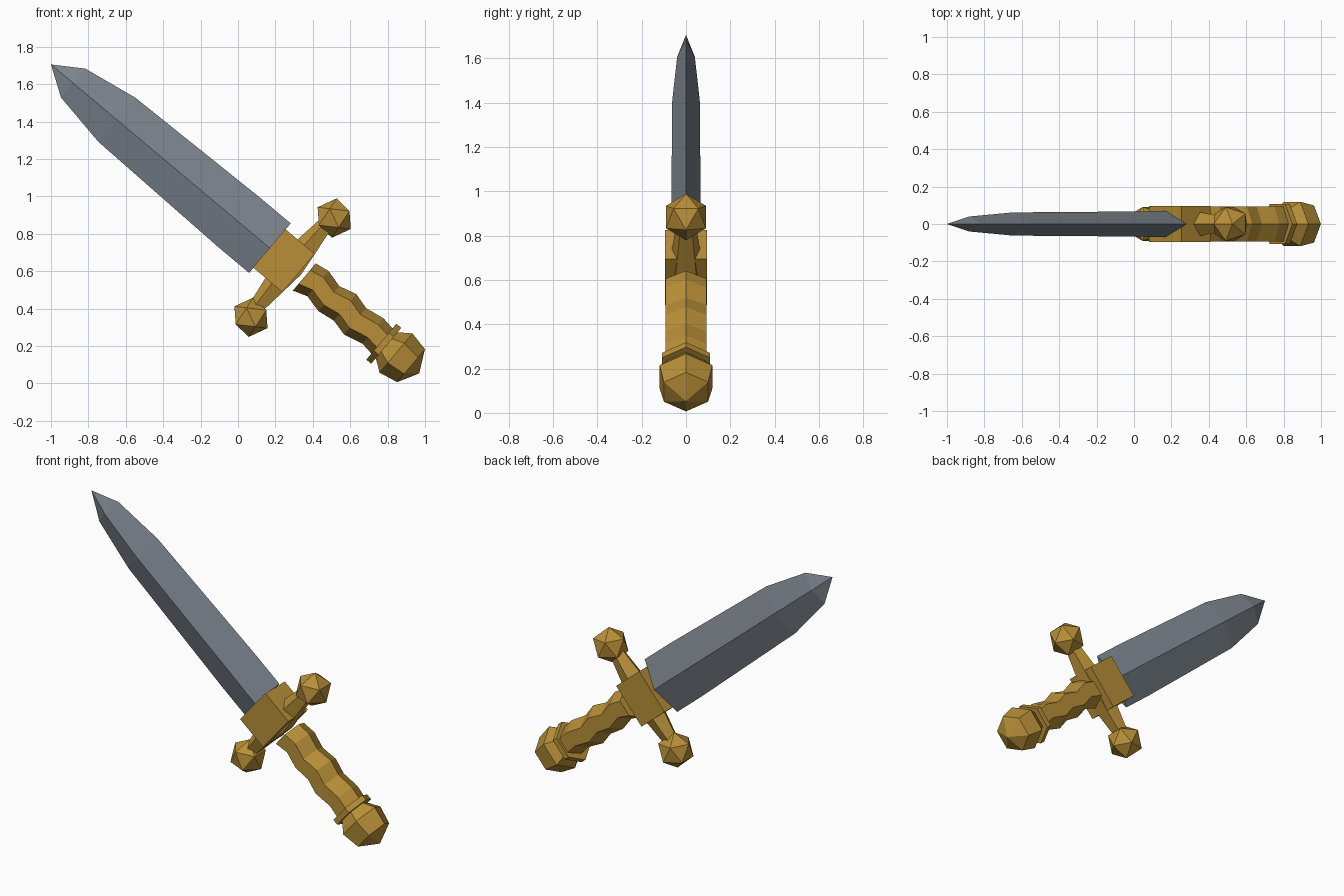
import bpy, bmesh, math
from mathutils import Matrix, Vector

if "Cube" in bpy.data.objects:
    bpy.data.objects.remove(bpy.data.objects["Cube"])

# Dagger frame: X runs from tip to pommel, Y is thickness, Z is width
FRAME = Matrix.Translation((-1, 0, 1.705)) @ Matrix.Rotation(math.radians(40), 4, 'Y')


def material(name, rgb):
    m = bpy.data.materials.new(name)
    m.diffuse_color = (*rgb, 1)
    m.use_nodes = True
    m.node_tree.nodes["Principled BSDF"].inputs["Base Color"].default_value = m.diffuse_color
    return m


steel = material("steel", (0.205, 0.235, 0.27))
gold = material("gold", (0.48, 0.275, 0.04))


def finish(name, bm, mat, frame=FRAME):
    bmesh.ops.recalc_face_normals(bm, faces=bm.faces)
    bm.transform(frame)
    me = bpy.data.meshes.new(name)
    bm.to_mesh(me)
    bm.free()
    me.materials.append(mat)
    ob = bpy.data.objects.new(name, me)
    bpy.context.collection.objects.link(ob)
    return ob


def loft(name, rings, mat):
    """Skin a list of rings; a ring of one point closes to a tip."""
    bm = bmesh.new()
    loops = [[bm.verts.new(p) for p in r] for r in rings]
    for a, b in zip(loops, loops[1:]):
        n = max(len(a), len(b))
        for i in range(n):
            j = (i + 1) % n
            quad = [a[i % len(a)], a[j % len(a)], b[j % len(b)], b[i % len(b)]]
            bm.faces.new(list(dict.fromkeys(quad)))
    for end in (loops[0], loops[-1]):
        if len(end) > 2:
            bm.faces.new(end)
    return finish(name, bm, mat)


def hexagon(u, ry, rv, shift=0.0):
    """Six-sided section across the dagger, with a corner at the edge side."""
    return [(u, ry * math.sin(i * math.pi / 3), shift + rv * math.cos(i * math.pi / 3))
            for i in range(6)]


# Blade: diamond sections
blade = [[(0, 0, 0)]]
for u, w, t in [(0.155, 0.101, 0.04), (0.46, 0.154, 0.062),
                (1.31, 0.173, 0.067), (1.528, 0.173, 0.07)]:
    blade.append([(u, 0, w), (u, t, 0), (u, 0, -w), (u, -t, 0)])
loft("blade", blade, steel)

# Guard block
bm = bmesh.new()
bmesh.ops.create_cube(bm, size=1)
bm.transform(Matrix.Translation((1.628, 0, -0.003)) @ Matrix.Diagonal((0.205, 0.19, 0.268, 1)))
finish("guard_block", bm, gold)

# Crossbar: five-sided, thickest in the middle
bar = []
for v, r in [(-0.32, 0.04), (0, 0.085), (0.32, 0.04)]:
    bar.append([(1.678 - r * math.cos(i * math.tau / 5), r * math.sin(i * math.tau / 5), v)
                for i in range(5)])
loft("crossbar", bar, gold)

# Knobs at the crossbar ends
g = (1 + 5 ** 0.5) / 2
for name, v in [("upper_knob", 0.344), ("lower_knob", -0.348)]:
    bm = bmesh.new()
    for a in (-1, 1):
        for b in (-g, g):
            for p in ((a, 0, b), (b, a, 0), (0, b, a)):
                bm.verts.new(Vector(p) * 0.0557)
    bmesh.ops.convex_hull(bm, input=bm.verts)
    at = FRAME @ Vector((1.688, 0, v))
    finish(name, bm, gold, Matrix.Translation(at) @ Matrix.Rotation(math.radians(-25), 4, 'Y'))

# Grip: wavy six-sided handle
loft("grip", [hexagon(u, 0.108, r, s) for u, r, s in [
    (1.768, 0.095, 0), (1.847, 0.088, 0.02), (1.943, 0.087, -0.004), (2.04, 0.093, 0.016),
    (2.128, 0.092, -0.007), (2.235, 0.088, 0.015), (2.32, 0.088, 0.003)]], gold)

# Collar and pommel
loft("collar", [hexagon(u, 0.125, 0.125) for u in (2.306, 2.34)], gold)
loft("pommel", [hexagon(u, r, r, 0.004) for u, r in
                [(2.335, 0.087), (2.405, 0.137), (2.51, 0.115)]] + [[(2.57, 0, 0)]], gold)
